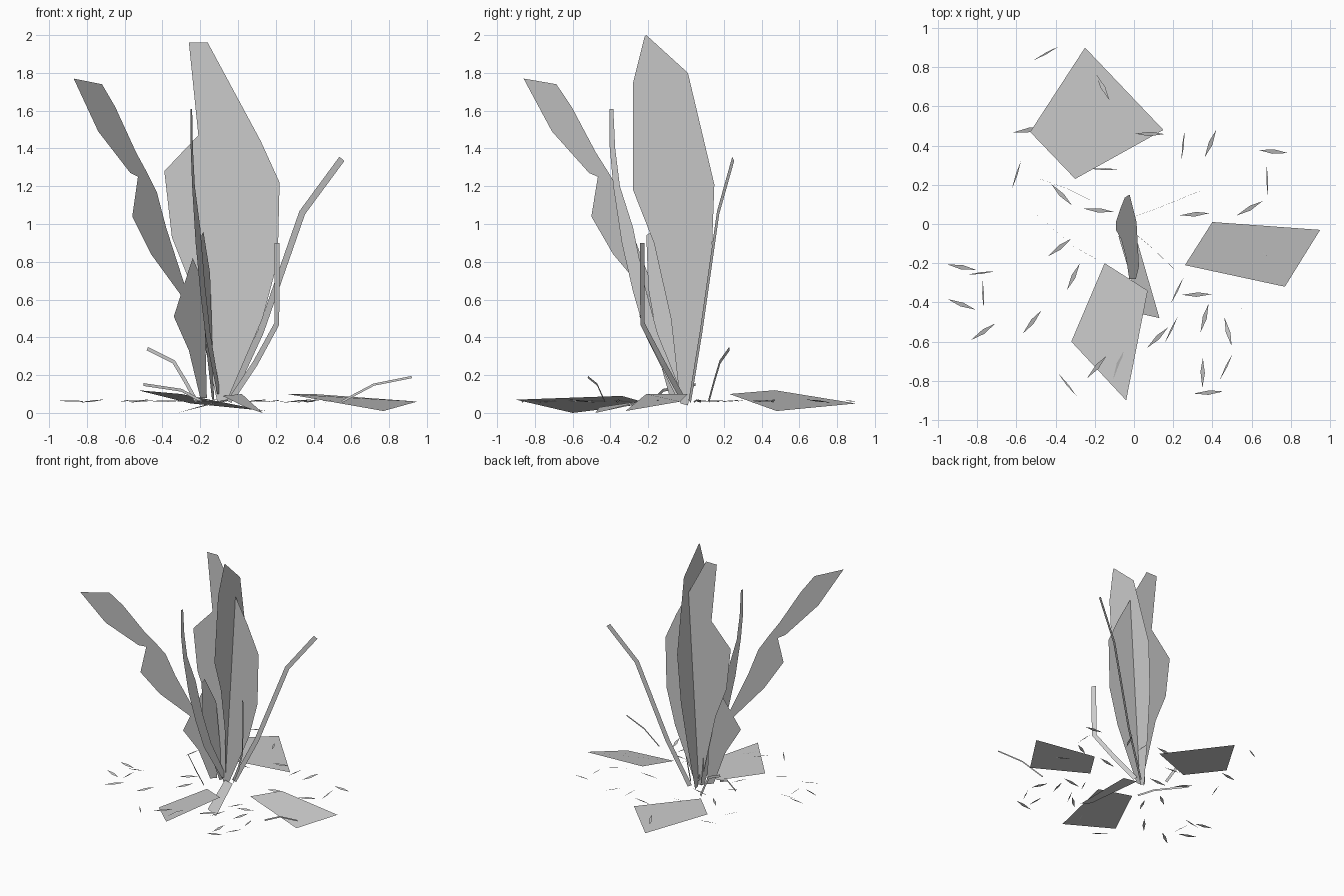
import bpy, math
from mathutils import Vector


def make(name, verts, faces):
    me = bpy.data.meshes.new(name)
    me.from_pydata(verts, [], faces)
    me.update()
    ob = bpy.data.objects.new(name, me)
    bpy.context.collection.objects.link(ob)
    return ob


def leaf(name, rows, place):
    """Flat leaf card: rows of (left u, left z, right u, right z), mapped to 3D."""
    verts = []
    for lu, lz, ru, rz in rows:
        verts += [place(lu, lz), place(ru, rz)]
    faces = [(i, i + 1, i + 3, i + 2) for i in range(0, len(verts) - 2, 2)]
    return make(name, verts, faces)


def stalk(name, path, width):
    """Flat ribbon standing in the vertical plane of its path."""
    p = [Vector(v) for v in path]
    h = p[-1] - p[0]
    side = Vector((h.y, -h.x, 0)).normalized()
    verts = []
    for i, v in enumerate(p):
        d = (p[min(i + 1, len(p) - 1)] - p[max(i - 1, 0)]).normalized()
        n = d.cross(side) * width / 2
        verts += [v - n, v + n]
    faces = [(i, i + 1, i + 3, i + 2) for i in range(0, len(verts) - 2, 2)]
    return make(name, verts, faces)


# Two tall crossed leaves
leaf("broad_leaf_front",
     [(-.26, 1.96, -.16, 1.96), (-.21, 1.47, .12, 1.44), (-.39, 1.28, .22, 1.22),
      (-.35, .93, .21, .8), (-.25, .68, .13, .5), (-.11, .06, -.06, .06)],
     lambda u, z: (u, -.04, z))
leaf("broad_leaf_side",
     [(-.22, 1.99, -.21, 2.0), (-.28, 1.75, .01, 1.8), (-.28, 1.18, .15, 1.21),
      (-.17, .9, .135, .8), (-.08, .5, .075, .4), (-.03, .05, .01, .04)],
     lambda u, z: (-.095 + .06 * z, u, z))

# Jagged leaf leaning out to the front left
leaf("jagged_leaf",
     [(-.87, 1.77, -.72, 1.74), (-.74, 1.49, -.65, 1.62), (-.57, 1.27, -.54, 1.38),
      (-.53, 1.25, -.48, 1.27), (-.56, 1.04, -.43, 1.17), (-.46, .84, -.38, .98),
      (-.30, .62, -.28, .67), (-.34, .51, -.24, .82), (-.26, .33, -.18, .68),
      (-.2, .08, -.165, .08)],
     lambda u, z: (u, -.05 + (u + .17) * 1.157, z))

# Narrow inner leaves
leaf("narrow_leaf_tall",
     [(-.405, 1.61, -.385, 1.61), (-.405, 1.42, -.375, 1.4), (-.385, 1.2, -.35, 1.2),
      (-.34, .9, -.28, .98), (-.28, .64, -.22, .68), (-.21, .4, -.15, .42),
      (-.06, .1, -.02, .1)],
     lambda u, z: (-.085 + .41 * u, u, z))
leaf("narrow_leaf_short",
     [(-.21, .94, -.18, .96), (-.2, .66, -.08, .74), (-.15, .38, -.05, .42),
      (-.05, .07, -.02, .07)],
     lambda u, z: (-.12 + .35 * u, u, z))

# Bent stalks and low sprigs
stalks = [
    ("stalk_right", [(-.05, .02, .06), (.12, .08, .43), (.34, .17, 1.06), (.55, .25, 1.345)], .036),
    ("stalk_front", [(-.03, -.02, .08), (.09, -.12, .26), (.205, -.23, .47), (.207, -.232, .9)], .036),
    ("sprig_back_left", [(-.22, .12, .06), (-.28, .15, .17), (-.34, .18, .27), (-.48, .23, .34)], .02),
    ("sprig_left", [(-.19, -.18, .06), (-.3, -.12, .12), (-.5, .05, .15)], .015),
    ("sprig_right", [(.55, -.43, .06), (.72, -.47, .15), (.92, -.52, .19)], .012),
]
for s in stalks:
    stalk(*s)

# Fallen leaves on the ground
fallen = [
    [(.26, -.21, .1), (.40, .01, .1), (.95, -.03, .06), (.77, -.32, .01)],
    [(-.53, .47, .12), (-.25, .9, .05), (.15, .48, .01), (-.3, .23, .1)],
    [(-.15, -.2, .05), (.07, -.34, .09), (-.04, -.9, .07), (-.32, -.6, .0)],
    [(-.08, -.06, .09), (.02, -.1, .1), (.13, -.48, .0), (.04, -.46, .03)],
]
for i, q in enumerate(fallen):
    make(f"fallen_leaf_{i + 1}", q, [(0, 1, 2, 3)])

# Scattered slivers: x, y, heading in degrees
slivers = [
    (-.45, .87, 25), (-.16, .7, -72), (-.54, .48, 0), (-.6, .25, 68), (-.37, .15, -55),
    (.08, .46, -10), (.25, .4, 80), (.39, .41, 58), (.71, .37, -15), (.68, .22, 88),
    (.59, .08, 20), (.31, .05, -5), (-.15, .28, -5), (-.18, .07, -15), (-.31, -.27, 55),
    (-.78, -.25, 3), (-.88, -.41, -30), (-.77, -.55, 25), (-.77, -.36, 88), (-.52, -.5, 42),
    (-.38, -.12, 28), (-.34, -.82, -55), (-.19, -.73, 40), (-.08, -.72, 60), (.22, -.34, 60),
    (.32, -.36, -8), (.36, -.48, 65), (.19, -.54, 60), (.12, -.58, 35), (.48, -.55, -85),
    (.47, -.73, 60), (.38, -.86, -5), (.35, -.76, 80), (.62, -.12, -40), (-.88, -.22, -20),
]
verts, faces = [], []
for i, (x, y, deg) in enumerate(slivers):
    a = math.radians(deg)
    dx, dy = math.cos(a), math.sin(a)
    w = .012 if i % 3 else .005
    b = len(verts)
    for u, v in [(-.075, -w), (0, -w), (.075, w), (.005, w)]:
        verts.append((x + u * dx - v * dy, y + u * dy + v * dx,
                      .063 + .06 * u * (1 if i % 2 else -1) + .3 * v))
    faces.append((b, b + 1, b + 2, b + 3))
make("ground_slivers", verts, faces)
